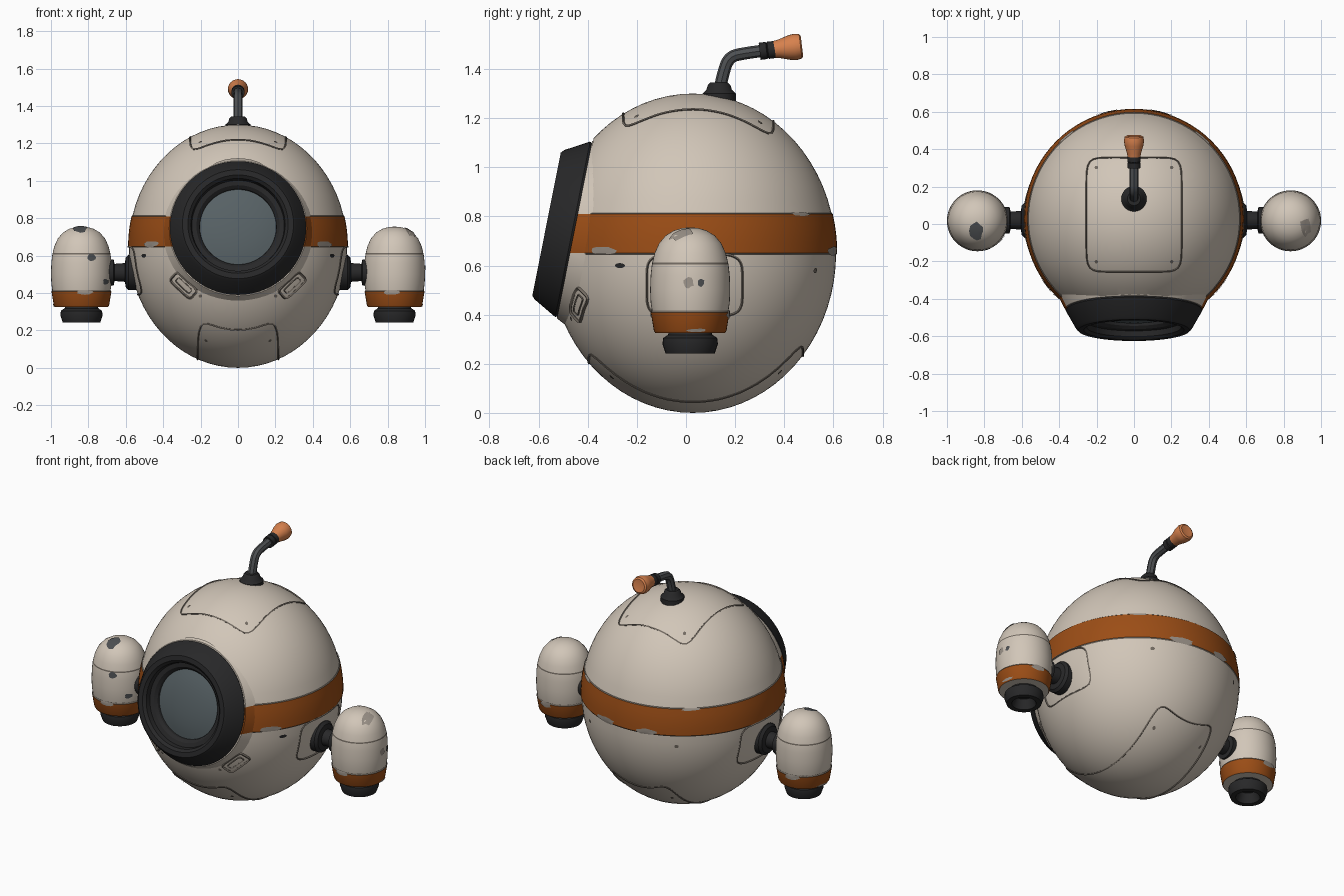
import bpy, bmesh, math, random
from mathutils import Vector, Matrix
from mathutils.bvhtree import BVHTree

random.seed(4)
if "Cube" in bpy.data.objects:
    bpy.data.objects.remove(bpy.data.objects["Cube"])
made = []


def material(name, rgb):
    m = bpy.data.materials.new(name)
    m.use_nodes = True
    m.diffuse_color = (*rgb, 1)
    bsdf = m.node_tree.nodes["Principled BSDF"]
    bsdf.inputs["Base Color"].default_value = (*rgb, 1)
    bsdf.inputs["Roughness"].default_value = 0.6
    return m


CREAM = material("cream paint", (0.64, 0.565, 0.48))
RUST = material("rust orange paint", (0.33, 0.075, 0.008))
BLACK = material("black rubber", (0.021, 0.021, 0.022))
GLASS = material("smoky glass", (0.095, 0.12, 0.13))
STEEL = material("grey steel", (0.075, 0.08, 0.085))
TIP = material("light orange", (0.68, 0.22, 0.075))
SEAM = material("seam brown", (0.17, 0.145, 0.12))
CHIP = material("worn primer", (0.33, 0.29, 0.25))


def finish(name, bm, mats):
    mesh = bpy.data.meshes.new(name)
    bm.to_mesh(mesh)
    ob = bpy.data.objects.new(name, mesh)
    for m in mats:
        mesh.materials.append(m)
    bpy.context.collection.objects.link(ob)
    made.append(ob)
    return ob


def lathe_mesh(profile, matrix, segs=48):
    """Revolve (radius, height) points around the local z axis."""
    bm = bmesh.new()
    vs = [bm.verts.new((r, 0, z)) for r, z in profile]
    es = [bm.edges.new(p) for p in zip(vs, vs[1:])]
    bmesh.ops.spin(bm, geom=vs + es, cent=(0, 0, 0), axis=(0, 0, 1),
                   angle=math.tau, steps=segs, use_merge=True)
    bmesh.ops.remove_doubles(bm, verts=bm.verts, dist=1e-5)
    bmesh.ops.recalc_face_normals(bm, faces=bm.faces)
    bm.transform(matrix)
    return bm


def paint(bm, bands):
    """Colour faces whose centre height lies in a (low, high, index) band."""
    for f in bm.faces:
        z = f.calc_center_median().z
        for low, high, index in bands:
            if low < z < high:
                f.material_index = index


def lathe(name, profile, mat, place, axis=(0, 0, 1), segs=48):
    turn = Vector(axis).to_track_quat('Z', 'Y').to_matrix().to_4x4()
    return finish(name, lathe_mesh(profile, Matrix.Translation(place) @ turn, segs), [mat])


def tube(name, pts, radius, mat, cyclic=False, kind='POLY'):
    cu = bpy.data.curves.new(name, 'CURVE')
    cu.dimensions = '3D'
    cu.bevel_depth, cu.bevel_resolution = radius, 2 if kind == 'NURBS' else 0
    sp = cu.splines.new(kind)
    sp.points.add(len(pts) - 1)
    for p, co in zip(sp.points, pts):
        p.co = (*co, 1)
    sp.use_cyclic_u = cyclic
    if kind == 'NURBS':
        sp.order_u, sp.use_endpoint_u = 3, True
    cu.materials.append(mat)
    ob = bpy.data.objects.new(name, cu)
    bpy.context.collection.objects.link(ob)
    made.append(ob)


def project(tree, d, u, v, lift):
    """Drop the point (u, v), seen along direction d, onto a surface."""
    d = Vector(d)
    p = Vector((0, u, v)) if d.x else Vector((u, 0, v)) if d.y else Vector((u, v, 0))
    hit, normal, _, _ = tree.ray_cast(p + d * 3, -d)
    return hit + normal * lift if hit else None


def outline(name, tree, d, cu, cv, hu, hv, turn=0, power=9, count=96, radius=0.0055):
    """Rounded rectangular panel line lying on a surface."""
    pts = []
    for i in range(count):
        a = math.tau * i / count
        c, s = math.cos(a), math.sin(a)
        k = (abs(c) ** power + abs(s) ** power) ** (-1 / power)
        u, v = hu * k * c, hv * k * s
        ct, st = math.cos(turn), math.sin(turn)
        pts.append(project(tree, d, cu + u * ct - v * st, cv + u * st + v * ct, 0.001))
    tube(name, [p for p in pts if p], radius, SEAM, True)


def patch(name, tree, d, u, v, ru, rv, mat, rough=0.3, n=12):
    """Thin paint chip or rivet head lying on a surface."""
    bm = bmesh.new()
    mid = project(tree, d, u, v, 0.004)
    rim = []
    for i in range(n):
        a, k = math.tau * i / n, 1 - rough * random.random()
        rim.append(project(tree, d, u + ru * k * math.cos(a), v + rv * k * math.sin(a), 0.004))
    if mid and all(rim):
        c = bm.verts.new(mid)
        vs = [bm.verts.new(p) for p in rim]
        for i in range(n):
            bm.faces.new((c, vs[i], vs[(i + 1) % n]))
        bmesh.ops.recalc_face_normals(bm, faces=bm.faces)
        finish(name, bm, [mat])


# Egg-shaped hull with a raised painted belt, cut flat behind the window
RX, RZ, CY, CZ = 0.583, 0.65, 0.028, 0.65
LOW, HIGH = 0.65, 0.81
AXIS = Vector((0, -0.981, 0.195))
EYE = Vector((0, -0.45, 0.745))
top = math.degrees(math.asin((HIGH - CZ) / RZ))


def egg(deg, grow=1.0):
    a = math.radians(deg)
    return (max(0, RX * grow * math.cos(a)), CZ + RZ * math.sin(a))


profile = [egg(a) for a in range(-90, 0, 5)] + [egg(-0.6)]
profile += [egg(top * i / 4, 1.008) for i in range(5)]
profile += [egg(top + 0.4)] + [egg(a) for a in range(20, 91, 5)]
hull = lathe_mesh(profile, Matrix.Translation((0, CY, 0)), 80)
paint(hull, [(LOW, HIGH, 1), (LOW - 0.007, LOW, 2), (HIGH, HIGH + 0.003, 2)])
skin = BVHTree.FromBMesh(hull)
bmesh.ops.bisect_plane(hull, geom=hull.verts[:] + hull.edges[:] + hull.faces[:],
                       plane_co=EYE, plane_no=AXIS, clear_outer=True)
finish("hull", hull, [CREAM, RUST, SEAM])

# Collar joining hull and window frame, carrying the belt colour across
collar = lathe_mesh([(0.40, -0.06), (0.368, 0.004), (0.30, 0.004)],
                    Matrix.Translation(EYE) @ AXIS.to_track_quat('Z', 'Y').to_matrix().to_4x4(), 64)
for z in (LOW, HIGH):
    bmesh.ops.bisect_plane(collar, geom=collar.verts[:] + collar.edges[:] + collar.faces[:],
                           plane_co=(0, 0, z), plane_no=(0, 0, 1))
paint(collar, [(LOW, HIGH, 1)])
finish("window_collar", collar, [CREAM, RUST])

# Round window
lathe("window_frame", [(0.30, 0), (0.358, 0), (0.364, 0.012), (0.31, 0.108), (0.297, 0.12),
                       (0.268, 0.12), (0.252, 0.105), (0.247, 0.075), (0.222, 0.07),
                       (0.207, 0.055), (0.203, 0.035)], BLACK, EYE, AXIS, 64)
lathe("window_glass", [(0.206, 0.04), (0.17, 0.05), (0.12, 0.06), (0.06, 0.066), (0, 0.068)],
      GLASS, EYE, AXIS, 48)

# Hatch lines on the hull
UP, DOWN, FRONT, BACK = (0, 0, 1), (0, 0, -1), (0, -1, 0), (0, 1, 0)
outline("top_hatch_line", skin, UP, 0, 0.05, 0.255, 0.305)
outline("bottom_hatch_line", skin, DOWN, 0, 0.04, 0.215, 0.435)
for side, sx in (("left", 1), ("right", -1)):
    out = (sx, 0, 0)
    outline(side + "_mount_panel_line", skin, out, 0.035, 0.52, 0.195, 0.128, power=5)
    outline(side + "_cheek_vent_rim", skin, FRONT, sx * 0.29, 0.44, 0.075, 0.032,
            sx * 0.75, 6, 40, 0.008)
    outline(side + "_cheek_vent_slot", skin, FRONT, sx * 0.29, 0.44, 0.05, 0.014,
            sx * 0.75, 6, 32, 0.004)
    for y in (-0.2, 0.3):
        patch(side + "_top_rivet", skin, UP, sx * 0.2, y, 0.009, 0.009, SEAM, 0)
    for y in (-0.3, 0.38):
        patch(side + "_bottom_rivet", skin, DOWN, sx * 0.17, y, 0.009, 0.009, SEAM, 0)
    patch(side + "_cheek_rivet", skin, FRONT, sx * 0.2, 0.385, 0.009, 0.009, SEAM, 0)
    patch(side + "_front_rivet", skin, FRONT, sx * 0.5, 0.6, 0.012, 0.01, BLACK, 0)
    patch(side + "_back_rivet", skin, BACK, sx * 0.3, 0.58, 0.011, 0.011, SEAM, 0)
    # Worn spots along the belt edges
    patch(side + "_front_belt_chip", skin, FRONT, sx * 0.46, 0.662, 0.045, 0.018, CHIP)
    patch(side + "_back_belt_chip", skin, BACK, sx * 0.14, 0.66, 0.08, 0.02, CHIP)
    patch(side + "_upper_belt_chip", skin, BACK, sx * 0.36, 0.808, 0.05, 0.009, CHIP)

    # Thruster pod
    pod_at = Vector((sx * 0.837, 0.017, 0))
    pod = lathe_mesh([(0.08, 0.325), (0.142, 0.325), (0.148, 0.335), (0.16, 0.408), (0.156, 0.416),
                      (0.161, 0.45), (0.163, 0.5), (0.161, 0.56), (0.156, 0.605), (0.154, 0.613),
                      (0.145, 0.65), (0.127, 0.69), (0.1, 0.722), (0.066, 0.743), (0.03, 0.753),
                      (0, 0.755)], Matrix.Translation(pod_at))
    paint(pod, [(0.325, 0.41, 1), (0.41, 0.416, 2), (0.605, 0.612, 2)])
    shell = BVHTree.FromBMesh(pod)
    finish(side + "_pod", pod, [CREAM, RUST, SEAM])
    lathe(side + "_pod_nozzle", [(0.085, 0.335), (0.09, 0.318), (0.11, 0.305), (0.113, 0.28),
                                 (0.1, 0.242), (0.07, 0.242), (0.06, 0.27), (0.05, 0.3), (0, 0.3)],
          BLACK, pod_at, segs=32)
    patch(side + "_pod_belt_chip", shell, FRONT, sx * 0.82, 0.405, 0.05, 0.014, CHIP)
    patch(side + "_pod_back_chip", shell, BACK, sx * 0.86, 0.4, 0.05, 0.02, CHIP)
    patch(side + "_pod_low_chip", shell, out, 0.04, 0.337, 0.045, 0.008, CHIP)

    # Pod arm with a flange at each end
    lathe(side + "_pod_arm", [(0, 0.52), (0.095, 0.52), (0.095, 0.585), (0.08, 0.6), (0.05, 0.605),
                              (0.046, 0.66), (0.07, 0.665), (0.07, 0.7), (0, 0.7)],
          BLACK, (0, 0.02, 0.51), (sx, 0, 0), 32)

    # Scuffs differ from pod to pod
    if sx < 0:
        patch("pod_top_scuff", shell, UP, -0.84, -0.035, 0.042, 0.052, STEEL)
        patch("pod_front_scuff", shell, FRONT, -0.785, 0.59, 0.028, 0.024, STEEL)
        patch("pod_small_scuff", shell, FRONT, -0.71, 0.46, 0.016, 0.018, STEEL)
    else:
        patch("pod_top_scuff", shell, UP, 0.915, -0.015, 0.033, 0.055, CHIP)
        patch("pod_side_scuff", shell, out, 0.01, 0.53, 0.026, 0.024, CHIP)
        patch("pod_small_scuff", shell, out, 0.06, 0.53, 0.016, 0.02, STEEL)

# Bent antenna pointing backwards
lathe("antenna_base", [(0, 1.26), (0.068, 1.265), (0.068, 1.3), (0.052, 1.315), (0.046, 1.335),
                       (0.036, 1.345), (0, 1.345)], BLACK, (0, 0.135, 0), segs=32)
tube("antenna_stem", [(0, y, z) for y, z in
                      ((0.138, 1.32), (0.15, 1.38), (0.175, 1.45), (0.24, 1.465), (0.32, 1.475))],
     0.025, STEEL, kind='NURBS')
tilt = (0, 0.99, 0.12)
lathe("antenna_connector", [(0, 0), (0.035, 0), (0.035, 0.028), (0.03, 0.031), (0.035, 0.034),
                            (0.035, 0.062), (0, 0.062)], BLACK, (0, 0.3, 1.472), tilt, 24)
lathe("antenna_tip", [(0, 0), (0.034, 0), (0.038, 0.025), (0.05, 0.065), (0.054, 0.09),
                      (0.05, 0.112), (0.04, 0.118), (0, 0.112)], TIP, (0, 0.355, 1.479), tilt, 24)

# Turn curves into meshes and shade smoothly with crisp edges
bpy.ops.object.select_all(action='DESELECT')
for ob in made:
    ob.select_set(True)
bpy.context.view_layer.objects.active = made[0]
bpy.ops.object.convert(target='MESH')
bpy.ops.object.shade_smooth_by_angle(angle=math.radians(32))
